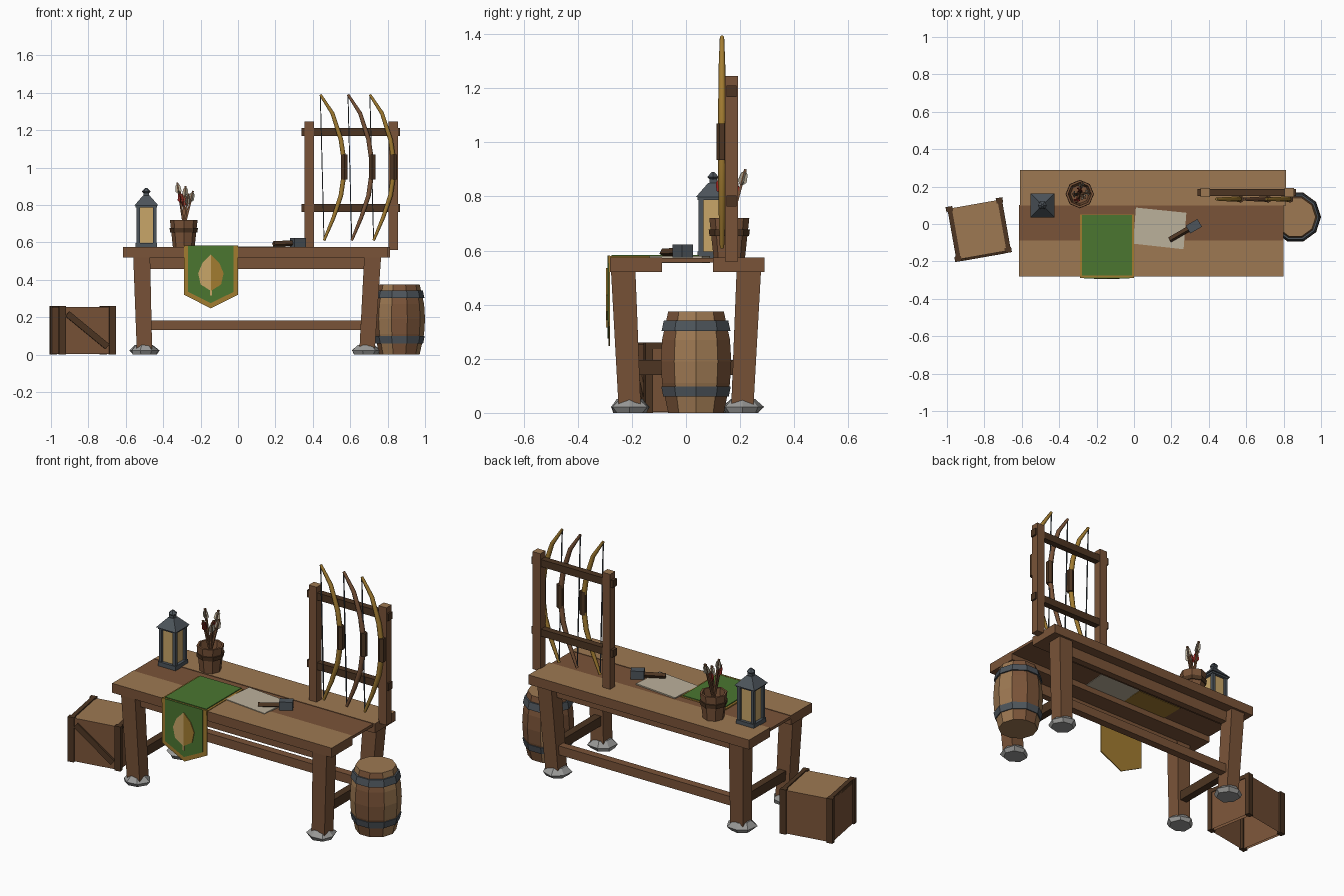
import bpy, bmesh, random
from math import radians, sin, cos, pi
from mathutils import Matrix, Vector

random.seed(4)
cube = bpy.data.objects.get("Cube")
if cube:
    bpy.data.objects.remove(cube, do_unlink=True)


def material(name, rgb):
    m = bpy.data.materials.new(name)
    m.use_nodes = True
    m.diffuse_color = (*rgb, 1)
    m.node_tree.nodes["Principled BSDF"].inputs["Base Color"].default_value = (*rgb, 1)
    return m


LIGHT = material("light_wood", (.34, .19, .085))
MID = material("brown_wood", (.195, .088, .04))
DARK = material("dark_wood", (.075, .036, .016))
GREEN = material("green_cloth", (.07, .18, .03))
GOLD = material("gold", (.36, .2, .03))
METAL = material("dark_metal", (.075, .09, .105))
STONE = material("grey_stone", (.32, .32, .31))
PAPER = material("parchment", (.5, .44, .33))
RED = material("red_feather", (.32, .02, .015))
TAN = material("warm_glass", (.58, .38, .14))


def finish(name, bm, mats, rule=None, M=Matrix()):
    bmesh.ops.recalc_face_normals(bm, faces=bm.faces)
    bm.normal_update()
    if rule:
        for f in bm.faces:
            f.material_index = rule(f)
    bm.transform(M)
    me = bpy.data.meshes.new(name)
    bm.to_mesh(me)
    bm.free()
    for m in mats:
        me.materials.append(m)
    ob = bpy.data.objects.new(name, me)
    bpy.context.collection.objects.link(ob)
    return ob


def top_rule(f):
    return int(f.normal.z > .8)


def box(name, lo, hi, mat, top=None, M=Matrix(), open_bottom=False):
    """Box between two corners; the top can have its own colour."""
    bm = bmesh.new()
    bmesh.ops.create_cube(bm, size=1)
    lo, hi = Vector(lo), Vector(hi)
    for v in bm.verts:
        v.co = Vector([(a + b) / 2 + c * (b - a) for a, b, c in zip(lo, hi, v.co)])
    if open_bottom:
        bmesh.ops.delete(bm, geom=[f for f in bm.faces if f.normal.z < -.8], context='FACES')
    return finish(name, bm, [mat, top or mat], top_rule, M)


def beam(name, a, b, r1, r2, mat, sides=4):
    """Straight tapered bar; for four sides the radii are half widths."""
    a, b = Vector(a), Vector(b)
    k = 2 ** .5 if sides == 4 else 1
    bm = bmesh.new()
    bmesh.ops.create_cone(bm, cap_ends=True, segments=sides, radius1=r1 * k, radius2=r2 * k,
                          depth=(b - a).length)
    q = Vector((0, 0, 1)).rotation_difference(b - a).to_matrix().to_4x4()
    M = Matrix.Translation((a + b) / 2) @ q
    if sides == 4:
        M = M @ Matrix.Rotation(pi / 4, 4, 'Z')
    return finish(name, bm, [mat], None, M)


def lathe(name, profile, n, centre, mats, rule=None, caps=True, jitter=0):
    bm = bmesh.new()
    rings = [[bm.verts.new((r * cos(2 * pi * i / n) * (1 + random.uniform(-jitter, jitter)),
                            r * sin(2 * pi * i / n) * (1 + random.uniform(-jitter, jitter)), z))
              for i in range(n)] for r, z in profile]
    for a, b in zip(rings, rings[1:]):
        for i in range(n):
            bm.faces.new((a[i], a[(i + 1) % n], b[(i + 1) % n], b[i]))
    if caps:
        bm.faces.new(rings[0])
        bm.faces.new(rings[-1])
    return finish(name, bm, mats, rule, Matrix.Translation(centre))


def plate(name, pts, z0, z1, mat, M=Matrix()):
    bm = bmesh.new()
    f = bm.faces.new([bm.verts.new((x, y, z0)) for x, y in pts])
    out = bmesh.ops.extrude_face_region(bm, geom=[f])["geom"]
    for v in out:
        if isinstance(v, bmesh.types.BMVert):
            v.co.z = z1
    return finish(name, bm, [mat], None, M)


def rod(name, pts, radii, mat):
    """Bent rod along a path."""
    cu = bpy.data.curves.new(name, 'CURVE')
    cu.dimensions = '3D'
    cu.bevel_depth, cu.bevel_resolution, cu.use_fill_caps = 1, 1, True
    sp = cu.splines.new('POLY')
    sp.points.add(len(pts) - 1)
    for p, co, r in zip(sp.points, pts, radii):
        p.co, p.radius = (*co, 1), r
    cu.materials.append(mat)
    ob = bpy.data.objects.new(name, cu)
    bpy.context.collection.objects.link(ob)


# Table top: two thick planks and a thin middle board
box("front_plank", (-.615, -.28, .52), (.8, -.088, .575), MID, LIGHT)
box("back_plank", (-.61, .1, .52), (.812, .29, .575), MID, LIGHT)
box("middle_plank", (-.615, -.09, .556), (.8, .102, .572), MID)

# Legs, stone feet, aprons and stretchers
for side, xt, xb in (("left", .72, .69), ("right", -.515, -.5)):
    for place, s in (("front", -1), ("back", 1)):
        beam(f"{place}_{side}_leg", (xb, s * .208, .02), (xt, s * .232, .525), .041, .045, MID)
        lathe(f"{place}_{side}_foot", [(.066, 0), (.078, .022), (.045, .052)], 7,
              (xb - .005, s * .208, 0), [STONE], jitter=.12)
    box(f"{side}_stretcher", (xb - .022, -.19, .14), (xb + .022, .2, .195), DARK)
for place, y in (("front", -.21), ("back", .21)):
    box(f"{place}_apron", (-.49, y - .02, .458), (.7, y + .02, .525), MID)
box("back_stretcher", (-.48, .19, .13), (.67, .235, .182), MID)

# Bow rack
for side, x in (("right", .38), ("left", .83)):
    box(f"{side}_rack_post", (x - .025, .145, .56), (x + .025, .192, 1.245), MID, LIGHT)
for name, z in (("lower", .762), ("upper", 1.168)):
    box(f"{name}_rack_rail", (.34, .15, z), (.865, .187, z + .042), DARK)

# Bows with grips and strings
arc = [(.44, 1.39), (.505, 1.29), (.55, 1.15), (.572, 1.0), (.55, .85), (.51, .73), (.46, .61)]
for i, (dx, mat) in enumerate(((0, GOLD), (.148, MID), (.265, GOLD))):
    path = [(x + dx, .133, z) for x, z in arc]
    rod(f"bow_{i}", path, [.008, .012, .014, .015, .014, .012, .008], mat)
    beam(f"bow_grip_{i}", (.569 + dx, .133, .935), (.569 + dx, .133, 1.07), .02, .02, DARK, 6)
    beam(f"bow_string_{i}", path[0], path[-1], .0025, .0025, METAL)

# Cloth runner with hanging banner and leaf
plate("runner_trim", [(-.29, -.288), (0, -.288), (0, .05), (-.29, .05)], .553, .579, GOLD)
plate("runner_cloth", [(-.278, -.275), (-.012, -.275), (-.012, .048), (-.278, .048)], .579, .584, GREEN)
upright = Matrix.Rotation(pi / 2, 4, 'X')
plate("banner_trim", [(-.29, .582), (-.29, .32), (-.145, .247), (0, .32), (0, .582)],
      .281, .287, GOLD, upright)
plate("banner_cloth", [(-.266, .582), (-.266, .335), (-.145, .275), (-.024, .335), (-.024, .582)],
      .286, .291, GREEN, upright)
half = [(0, .535), (.045, .49), (.068, .435), (.055, .375), (0, .34)]
for name, s, mat in (("right_leaf_half", -1, TAN), ("left_leaf_half", 1, GOLD)):
    plate(name, [(-.145 + s * x, z) for x, z in half], .29, .295, mat, upright)
plate("leaf_stem", [(-.15, .345), (-.15, .315), (-.14, .315), (-.14, .345)], .29, .295, TAN, upright)

# Parchment and hammer
plate("parchment_sheet", [(-.005, -.105), (.265, -.135), (.28, .06), (.01, .088)], .553, .579, PAPER)
beam("hammer_handle", (.19, -.085, .592), (.32, -.01, .596), .011, .011, DARK)
box("hammer_head", (-.024, -.036, -.024), (.024, .036, .024), METAL,
    M=Matrix.Translation((.32, -.012, .599)) @ Matrix.Rotation(radians(-60), 4, 'Z'))

# Lantern
L = Matrix.Translation((-.49, .1, .572))
box("lantern_base", (-.057, -.057, 0), (.057, .057, .025), METAL, M=L)
box("lantern_glass", (-.04, -.04, .02), (.04, .04, .22), TAN, M=L)
for i in range(4):
    x, y = (-.044, .044)[i % 2], (-.044, .044)[i // 2]
    box(f"lantern_post_{i}", (x - .009, y - .009, .02), (x + .009, y + .009, .225), METAL, M=L)
box("lantern_cap", (-.057, -.057, .215), (.057, .057, .23), METAL, M=L)
beam("lantern_roof", (-.49, .1, .797), (-.49, .1, .85), .064, .018, METAL)
beam("lantern_neck", (-.49, .1, .848), (-.49, .1, .864), .014, .014, METAL)
lathe("lantern_knob", [(.012, 0), (.024, .012), (.006, .03)], 6, (-.49, .1, .86), [METAL])

# Arrow bucket: hollow staves and a band
B = Vector((-.29, .16, .573))
lathe("arrow_bucket", [(.058, 0), (.074, .147), (.062, .147), (.05, .02)], 8, B, [MID])
lathe("bucket_band", [(.067, .08), (.073, .08), (.076, .104), (.068, .104)], 8, B, [DARK], caps=False)
tips = ((-.035, .0, .92, PAPER), (.0, .03, .85, RED), (.05, .01, .875, PAPER),
        (-.02, -.04, .87, RED), (.025, -.02, .86, PAPER), (.01, .06, .9, PAPER))
vane = [(0, -.03), (.017, -.012), (.013, .018), (0, .03), (-.013, .018), (-.017, -.012)]
for i, (x, y, z, mat) in enumerate(tips):
    foot = B + Vector((-x * .4, -y * .4, .02))
    tip = Vector((B.x + x, B.y + y, z))
    beam(f"arrow_shaft_{i}", foot, tip, .005, .005, MID)
    d = (tip - foot).normalized()
    q = Vector((0, 0, 1)).rotation_difference(d).to_matrix().to_4x4()
    for k in range(2):
        M = Matrix.Translation(tip - d * .035) @ q @ Matrix.Rotation(pi / 2 * k + i, 4, 'Z') @ upright
        plate(f"arrow_vane_{i}_{k}", vane, -.002, .002, mat, M)

# Barrel with lighter staves and metal hoops


def stave_rule(f):
    c = f.calc_center_median()
    if abs(f.normal.z) > .9:
        return 1
    i = int((Vector((1, 0)).angle_signed(Vector((c.x, c.y))) * -1 % (2 * pi)) / (2 * pi / 10))
    return int(i % 3 == 0)


C = (.863, .037, 0)
lathe("barrel", [(.108, 0), (.132, .11), (.137, .19), (.132, .27), (.108, .375)], 10, C, [MID, LIGHT], stave_rule)
for name, ra, za, rb, zb in (("lower", .124, .06, .132, .098), ("upper", .131, .302, .122, .342)):
    lathe(f"{name}_barrel_hoop", [(ra - .01, za), (ra + .003, za), (rb + .003, zb), (rb - .01, zb)], 10, C,
          [METAL], caps=False)

# Crate with end cleats and a diagonal brace
K = Matrix.Translation((-.83, -.03, 0)) @ Matrix.Rotation(radians(10), 4, 'Z')
box("crate", (-.13, -.138, .002), (.13, .138, .253), MID, LIGHT, K, True)
for side, s in (("right", -1), ("left", 1)):
    x0, x1 = sorted((s * .126, s * .146))
    box(f"{side}_crate_end", (x0, -.135, .003), (x1, .135, .25), MID, LIGHT, K, True)
    for place, y in (("front", -.135), ("back", .135)):
        box(f"{place}_{side}_crate_post", (x0 - .008, y - .014, 0), (x1 + .008, y + .014, .26), DARK, M=K)
    box(f"{side}_crate_top_cleat", (x0, -.14, .236), (x1 + .004, .14, .26), DARK, M=K)
brace = K @ Matrix.Translation((0, -.142, .13)) @ Matrix.Rotation(radians(39), 4, 'Y')
box("crate_brace", (-.14, -.008, -.017), (.14, .008, .017), DARK, M=brace)
